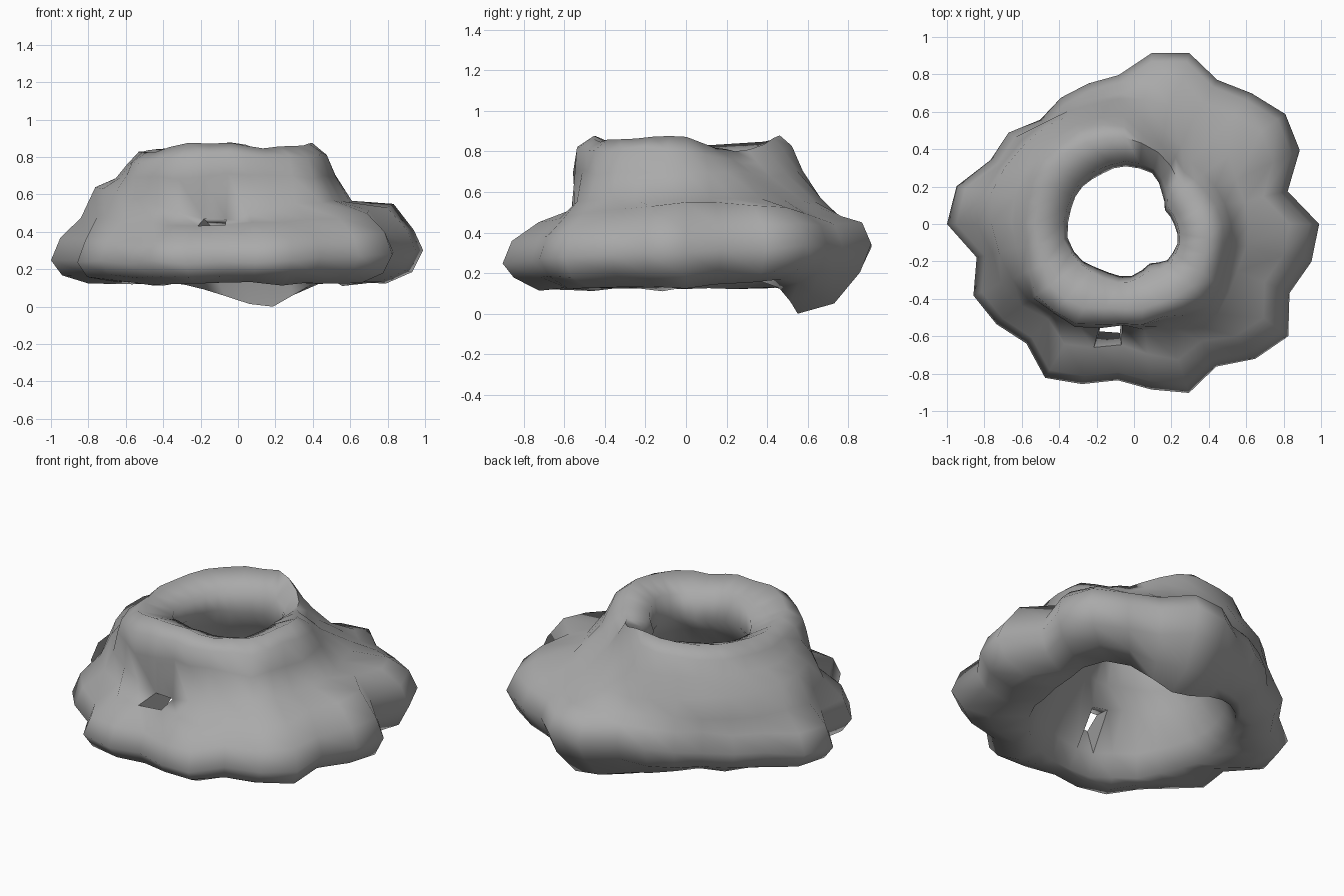
import bpy, bmesh, math
from math import cos, sin, radians
from mathutils import Vector, noise

cube = bpy.data.objects.get("Cube")
if cube:
    bpy.data.objects.remove(cube, do_unlink=True)

# Percent values at even steps anticlockwise from +x
REACH = [99, 84, 97, 100, 94, 89, 96, 92, 80, 79, 78, 75, 83, 84, 97,
         100, 86, 94, 91, 86, 95, 90, 84, 89, 95, 88, 97, 102, 91, 97]
SHOULDER = [49, 43, 41, 47, 54, 60, 63, 62, 61, 67, 62, 56, 53, 56, 52]
WAIST = [62, 58, 64, 67, 68, 68, 73, 78, 75, 70, 60, 54, 58, 66, 62]
LEDGE = [54, 53, 50, 48, 48, 48, 48, 48, 47, 46, 44, 44, 45, 46, 51]
RIM = [86, 82, 80, 83, 87, 86, 84, 82, 82, 83, 86, 88, 85, 85, 87]
HOLE = [21, 18, 22, 29, 31, 31, 33, 34, 36, 34, 30, 28, 24, 27, 25]
STEPS = len(REACH)
GAP_STEP = 21


def sample(table, step):
    """Value of a half-density table at a ring step, as a fraction."""
    a, b = table[step // 2], table[(step + 1) // 2 % len(table)]
    return (a + b) / 200


def swell(angle, centre, power):
    """One smooth bump around the ring, strongest at the centre angle."""
    return max(0, cos(angle - radians(centre))) ** power


def section(step, angle):
    """Closed wall section (radius, height): waist, skirt, underside, inside, rim."""
    reach = REACH[step] / 100
    shoulder, waist, ledge, rim, hole = (
        sample(t, step) for t in (SHOULDER, WAIST, LEDGE, RIM, HOLE))
    pinch = swell(angle, 256, 4)
    sag = 0.13 * swell(angle, 74, 10)
    arch = swell(angle, 40, 10)
    tilt = 0.05 * cos(angle - radians(60))
    bore = 0.51 + 0.09 * pinch + 0.06 * arch
    base = 0.12 + 0.05 * arch
    return [
        (waist, 0.56 - 0.09 * pinch + 0.07 * swell(angle, 180, 2)),
        (max(reach * (0.84 - 0.07 * pinch), waist + 0.02), ledge),
        (reach * 0.95, 0.39 + tilt),
        (reach, 0.28 + tilt),
        (reach * 0.94, 0.18 + tilt / 2),
        (reach * 0.80, base - sag * 0.6),
        (bore + 0.06, base - sag),
        (bore, 0.24),
        (0.32 + hole * 0.4, 0.42),
        (hole + 0.07, 0.55),
        (hole, 0.66),
        (hole + 0.03, rim - 0.07),
        (hole * 0.35 + shoulder * 0.65, rim),
        (shoulder * 0.97, rim - 0.06),
        (shoulder * 0.75 + waist * 0.25, 0.69),
    ]


# Lumpy sloping ring wall around an offset top hole
bm = bmesh.new()
rings = []
for i in range(STEPS):
    a = math.tau * i / STEPS
    ring = []
    for j, (r, z) in enumerate(section(i, a)):
        p = Vector((r * cos(a), r * sin(a), z))
        lump = noise.noise_vector(p * 4.5) * 0.025
        if 1 <= j <= 5:
            lump.x = lump.y = 0
        ring.append(bm.verts.new(p + lump))
    rings.append(ring)

for i, ring in enumerate(rings):
    after = rings[(i + 1) % STEPS]
    for j in range(len(ring)):
        if i == GAP_STEP and j in (0, 7):
            continue
        k = (j + 1) % len(ring)
        bm.faces.new((ring[j], ring[k], after[k], after[j]))

# Small gap through the wall in the front crevice
near, far = rings[GAP_STEP], rings[GAP_STEP + 1]
outside = [near[0], near[1], far[1], far[0]]
inside = [near[8], near[7], far[7], far[8]]
for n in range(4):
    m = (n + 1) % 4
    bm.faces.new((outside[n], outside[m], inside[m], inside[n]))
bmesh.ops.recalc_face_normals(bm, faces=bm.faces)

# Stand on the ground
ground = min(v.co.z for v in bm.verts)
bmesh.ops.translate(bm, verts=bm.verts, vec=(0, 0, -ground))

mesh = bpy.data.meshes.new("rock_ring")
bm.to_mesh(mesh)
bm.free()
rock = bpy.data.objects.new("rock_ring", mesh)
bpy.context.collection.objects.link(rock)

# Stone colour
stone = bpy.data.materials.new("grey_stone")
stone.use_nodes = True
grey = (0.4, 0.4, 0.4, 1)
stone.diffuse_color = grey
stone.node_tree.nodes["Principled BSDF"].inputs["Base Color"].default_value = grey
mesh.materials.append(stone)

bpy.ops.object.select_all(action="DESELECT")
rock.select_set(True)
bpy.context.view_layer.objects.active = rock
bpy.ops.object.shade_smooth_by_angle(angle=radians(80))
